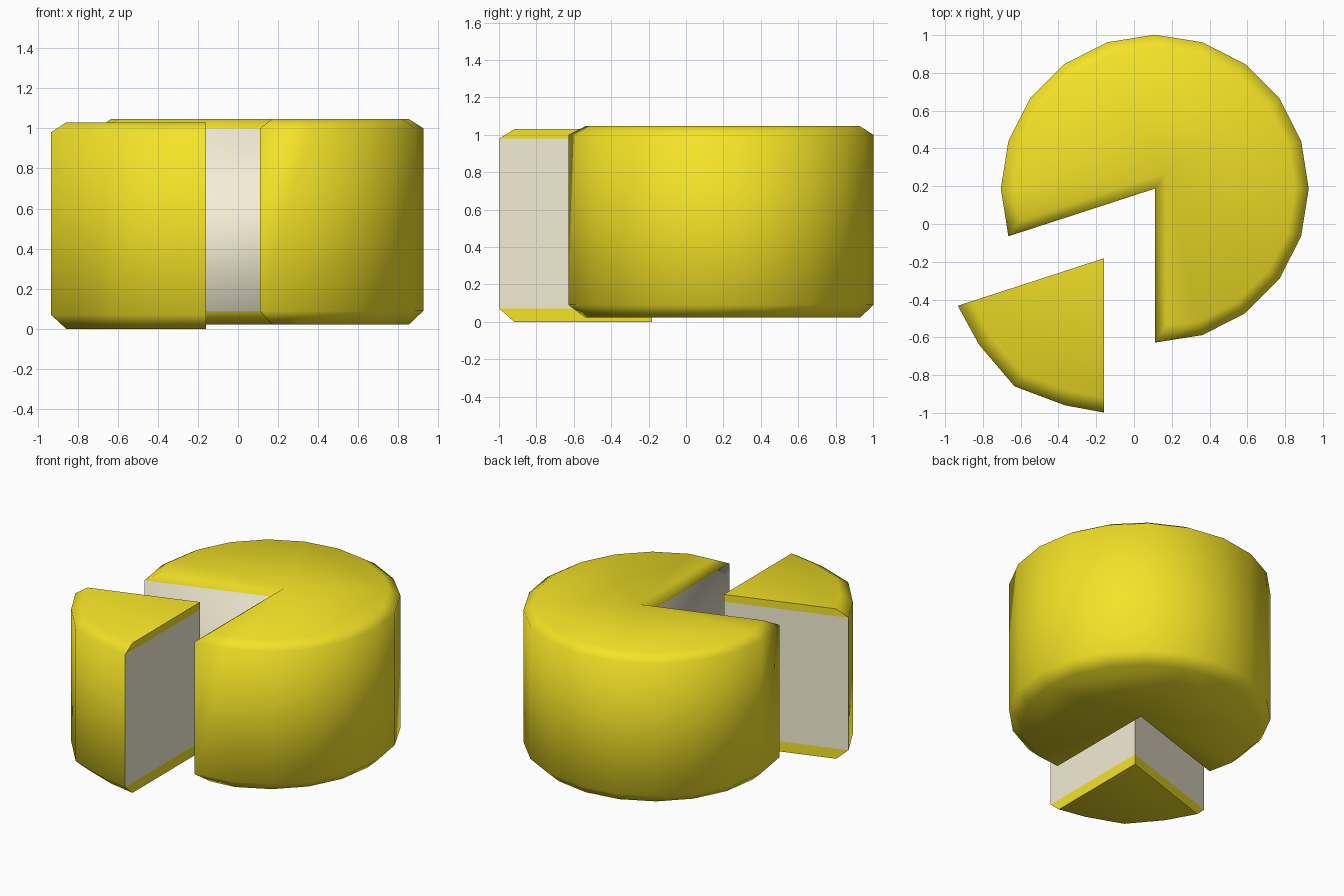
import bpy, bmesh
from math import cos, sin, radians
from mathutils import Vector

if "Cube" in bpy.data.objects:
    bpy.data.objects.remove(bpy.data.objects["Cube"])


def polar(r, deg):
    return Vector((r * cos(radians(deg)), r * sin(radians(deg))))


def material(name, colour):
    m = bpy.data.materials.new(name)
    m.diffuse_color = colour
    m.use_nodes = True
    m.node_tree.nodes["Principled BSDF"].inputs["Base Color"].default_value = m.diffuse_color
    return m


rind = material("yellow_rind", (0.91, 0.77, 0.02, 1))
paste = material("cream_inside", (0.90, 0.85, 0.66, 1))


def build_piece(name, wall, cap, levels):
    """Stack four rings: bottom cap, wall bottom, wall top, top cap. Point 0 is the cut tip."""
    bm = bmesh.new()
    rings = [[bm.verts.new((p.x, p.y, z)) for p in pts]
             for pts, z in zip((cap, wall, wall, cap), levels)]
    n = len(wall)
    for k in range(3):
        for i in range(n):
            j = (i + 1) % n
            f = bm.faces.new((rings[k][i], rings[k][j], rings[k + 1][j], rings[k + 1][i]))
            # only the two middle faces touching the tip are cut cheese
            f.material_index = 1 if k == 1 and 0 in (i, j) else 0
    bm.faces.new(rings[3])
    bm.faces.new(rings[0][::-1])
    bmesh.ops.recalc_face_normals(bm, faces=bm.faces[:])
    mesh = bpy.data.meshes.new(name)
    bm.to_mesh(mesh)
    bm.free()
    mesh.materials.append(rind)
    mesh.materials.append(paste)
    ob = bpy.data.objects.new(name, mesh)
    bpy.context.collection.objects.link(ob)
    bpy.ops.object.select_all(action='DESELECT')
    ob.select_set(True)
    bpy.context.view_layer.objects.active = ob
    bpy.ops.object.shade_smooth_by_angle(angle=radians(60))


R = 0.815

# Main wheel: 20-sided drum with four segments missing, bevelled all round
tip = Vector((0.11, 0.187))
angles = [-90 + 18 * i for i in range(17)]
wall = [tip] + [tip + polar(R, a) for a in angles]
cap = [tip + polar(0.1, 54)] + [tip + polar(R - 0.072, a) for a in angles]
cap[1] = tip + polar(R - 0.09, -90) + polar(0.06, 0)
cap[-1] = tip + polar(R - 0.09, 198) + polar(0.06, 108)
build_piece("cheese_wheel", wall, cap, (0.022, 0.09, 1.0, 1.046))

# Cut wedge: bevelled only along the outer rind
tip = Vector((-0.16, -0.182))
rim = [Vector(p) for p in ((-0.933, -0.433), (-0.82, -0.64), (-0.632, -0.86),
                           (-0.365, -0.96), (-0.16, -0.998))]
wall = [tip] + rim
cap = [tip] + [p + (tip - p).normalized() * 0.08 for p in rim]
build_piece("cheese_wedge", wall, cap, (0.0, 0.07, 0.98, 1.03))
